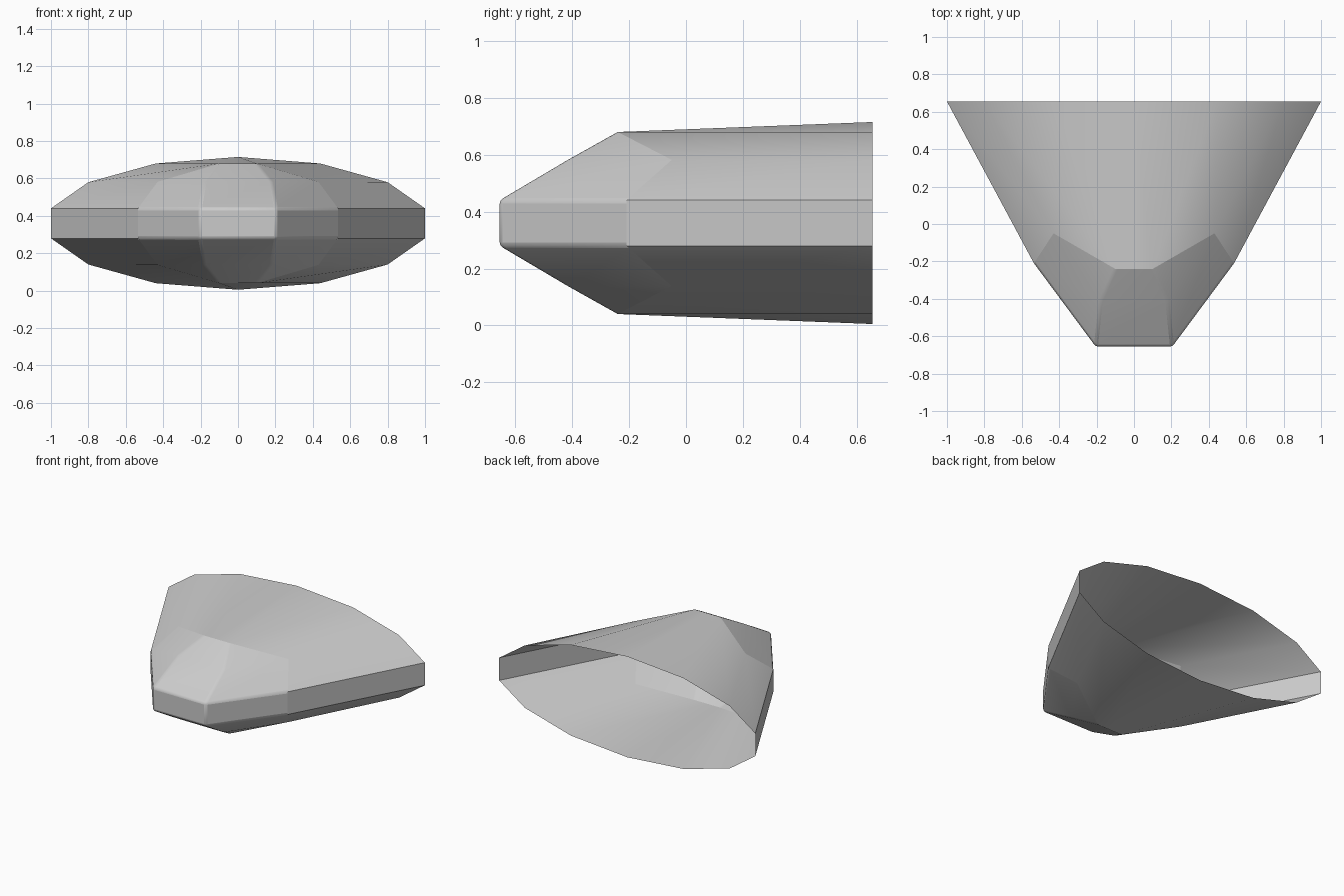
import bpy, bmesh
from mathutils import Vector

if "Cube" in bpy.data.objects:
    bpy.data.objects.remove(bpy.data.objects["Cube"])

ZC = 0.36  # mid height used for top/bottom mirroring


def make(name, polys, angle):
    """Build an object from half-polygons, mirrored in x and about the mid height."""
    bm = bmesh.new()
    for poly in polys:
        for sx in (1, -1):
            for sz in (1, -1):
                pts = [Vector((sx * x, y, ZC + sz * h)) for x, y, h in poly]
                if sx * sz < 0:
                    pts.reverse()
                bm.faces.new([bm.verts.new(p) for p in pts])
    bmesh.ops.remove_doubles(bm, verts=bm.verts, dist=0.0005)
    # dissolve the centre seams of flat faces
    bmesh.ops.dissolve_limit(bm, angle_limit=0.01, verts=bm.verts, edges=bm.edges)
    me = bpy.data.meshes.new(name)
    bm.to_mesh(me)
    bm.free()
    ob = bpy.data.objects.new(name, me)
    bpy.context.collection.objects.link(ob)
    bpy.ops.object.select_all(action='DESELECT')
    ob.select_set(True)
    bpy.context.view_layer.objects.active = ob
    bpy.ops.object.shade_smooth_by_angle(angle=angle)
    return ob


# points are (x, y, height above or below mid height)
back = [(1, .655, 0), (1, .655, .08), (.8, .655, .22), (.44, .655, .32), (0, .655, .355)]
seam = [(.535, -.21, 0), (.535, -.21, .08), (.43, -.05, .222), (.1, -.24, .32), (0, -.24, .32)]
nose = [(.205, -.655, 0), (.205, -.655, .08), (.18, -.415, .222), (.1, -.24, .32)]

# flared shell, open at the back
shell = [[seam[i], back[i], back[i + 1], seam[i + 1]] for i in range(4)]
make("flared_shell", shell, 0.7)

# faceted nose: cheeks at the sides, then the centre strip
faces = [[nose[0], seam[0], seam[1], nose[1]],
         [nose[1], seam[1], seam[2], nose[2]],
         [nose[2], seam[2], nose[3]]]
for a, b in zip(nose, nose[1:]):
    faces.append([(0, a[1], a[2]), a, b, (0, b[1], b[2])])
cap = make("faceted_nose", faces, 0.5)
bev = cap.modifiers.new("soft_edges", 'BEVEL')
bev.width = 0.012
bev.segments = 2
bev.limit_method = 'ANGLE'
bev.angle_limit = 0.45
